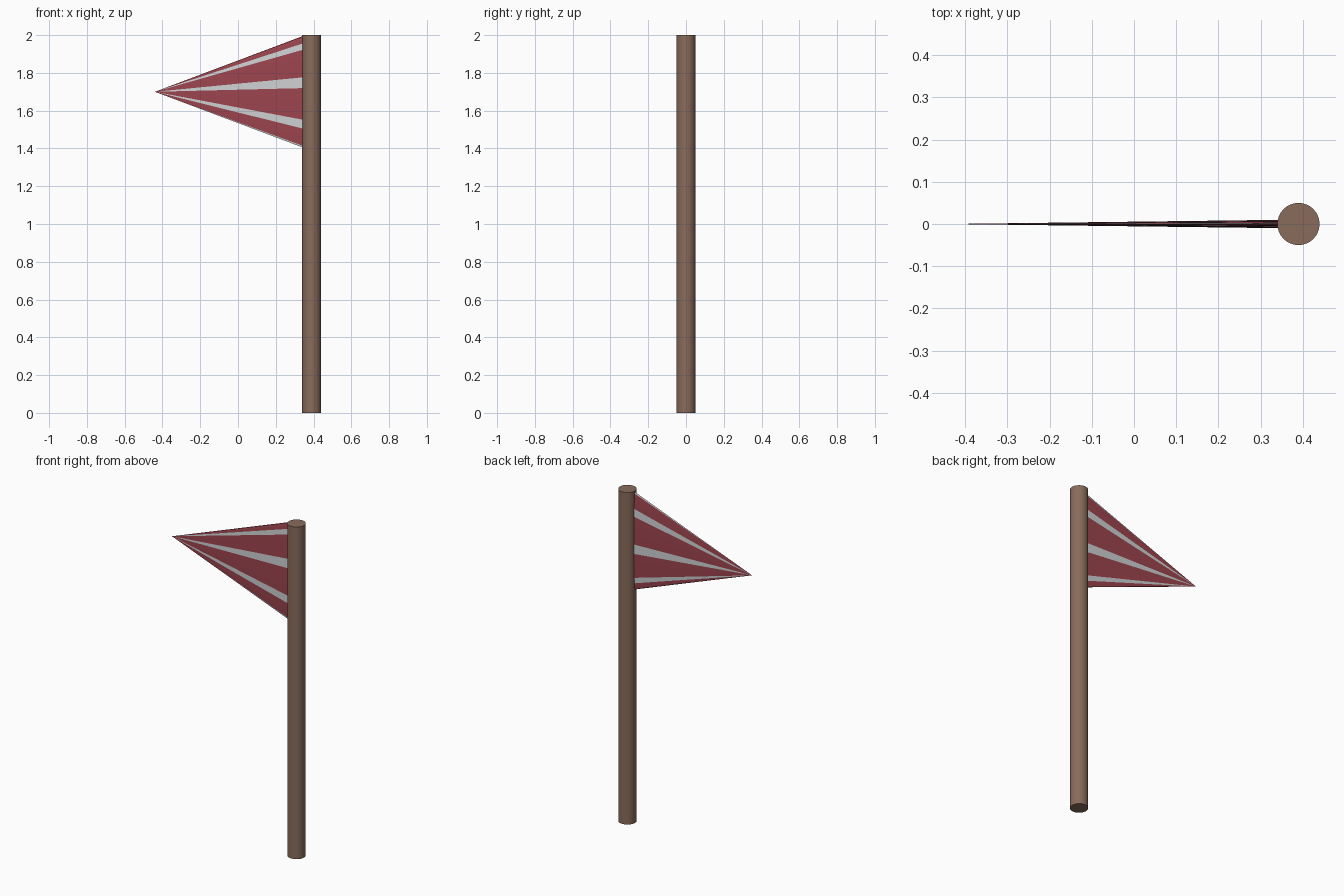
import bpy, bmesh, math

if "Cube" in bpy.data.objects:
    bpy.data.objects.remove(bpy.data.objects["Cube"])


def material(name, color):
    m = bpy.data.materials.new(name)
    m.diffuse_color = (*color, 1)
    m.use_nodes = True
    m.node_tree.nodes["Principled BSDF"].inputs["Base Color"].default_value = m.diffuse_color
    return m


brown = material("brown wood", (0.25, 0.15, 0.105))
red = material("red cloth", (0.34, 0.06, 0.078))
pale = material("pale grey cloth", (0.63, 0.64, 0.66))

# Pole: plain upright cylinder
bpy.ops.mesh.primitive_cylinder_add(vertices=32, radius=0.05, depth=2, location=(0.39, 0, 1))
pole = bpy.context.object
pole.name = "pole"
pole.data.materials.append(brown)
bpy.ops.object.shade_smooth_by_angle(angle=math.radians(40))

# Pennant: flattened cone pointing to -x, every fourth side is a pale stripe
SIDES, PHASE = 32, math.radians(30)
bm = bmesh.new()
tip = bm.verts.new((-0.44, 0, 1.7))
rim = []
for i in range(SIDES):
    a = PHASE + i * math.tau / SIDES
    rim.append(bm.verts.new((0.355, -0.01 * math.sin(a), 1.7 + 0.3 * math.cos(a))))
for i in range(SIDES):
    side = bm.faces.new((tip, rim[i], rim[(i + 1) % SIDES]))
    side.material_index = 1 if i % 4 == 0 else 0
bm.faces.new(rim)
bmesh.ops.recalc_face_normals(bm, faces=bm.faces[:])
mesh = bpy.data.meshes.new("pennant")
bm.to_mesh(mesh)
bm.free()
mesh.materials.append(red)
mesh.materials.append(pale)
pennant = bpy.data.objects.new("pennant", mesh)
bpy.context.collection.objects.link(pennant)
